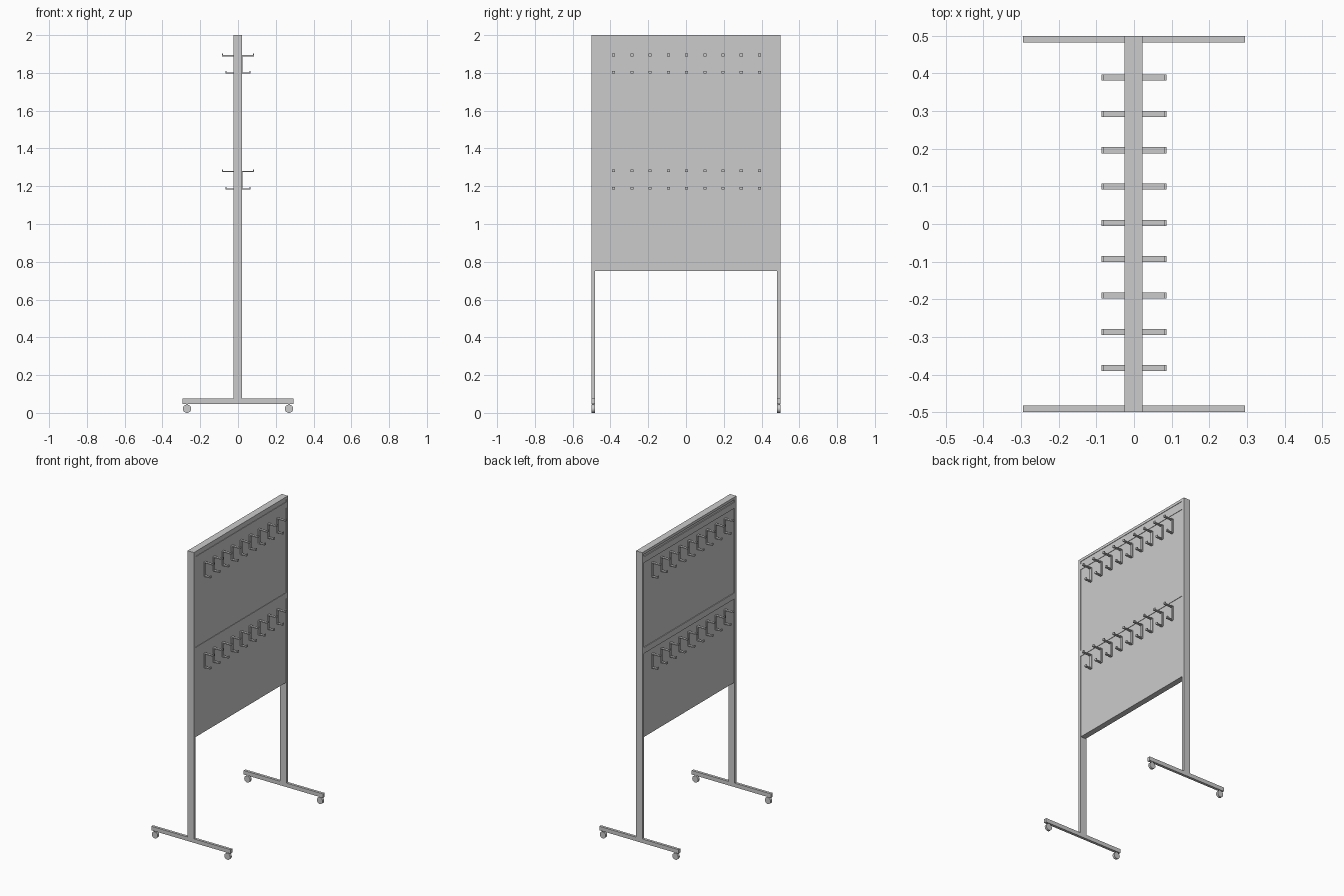
import bpy, bmesh, math

if "Cube" in bpy.data.objects:
    bpy.data.objects.remove(bpy.data.objects["Cube"])

X0, X1 = -0.025, 0.022          # frame depth range
MID = (X0 + X1) / 2


def make_object(name, bm):
    bmesh.ops.recalc_face_normals(bm, faces=bm.faces)
    me = bpy.data.meshes.new(name)
    bm.to_mesh(me)
    bm.free()
    ob = bpy.data.objects.new(name, me)
    bpy.context.collection.objects.link(ob)
    return ob


def box(name, x0, x1, y0, y1, z0, z1):
    bm = bmesh.new()
    bmesh.ops.create_cube(bm, size=1)
    for v in bm.verts:
        v.co = ((x0 + x1) / 2 + v.co.x * (x1 - x0),
                (y0 + y1) / 2 + v.co.y * (y1 - y0),
                (z0 + z1) / 2 + v.co.z * (z1 - z0))
    return make_object(name, bm)


def cylinder(name, loc, radius, depth, axis='Z', segs=24):
    bpy.ops.mesh.primitive_cylinder_add(
        vertices=segs, radius=radius, depth=depth, location=loc,
        rotation=(math.pi / 2, 0, 0) if axis == 'Y' else (0, 0, 0))
    ob = bpy.context.object
    ob.name = name
    bpy.ops.object.shade_smooth_by_angle()
    return ob


# Bent flat-bar hook: distance from panel, height above hook bottom
T = 0.006
HOOK = [(0, 0), (0.066, 0), (0.066, 0.014), (0.066 - T, 0.014), (0.066 - T, T),
        (T, T), (T, 0.092), (0.086, 0.092), (0.086, 0.106), (0.086 - T, 0.106),
        (0.086 - T, 0.092 + T), (0, 0.092 + T)]


def hook(name, side, y, z):
    face_x = 0.019
    w = 0.016
    bm = bmesh.new()
    verts = []
    for d, h in HOOK:
        # inner points start on the panel face
        x = face_x + d if d <= T else d
        verts.append(bm.verts.new((side * x, y - w / 2, z + h)))
    f = bm.faces.new(verts)
    ext = bmesh.ops.extrude_face_region(bm, geom=[f])
    for v in ext['geom']:
        if isinstance(v, bmesh.types.BMVert):
            v.co.y += w
    return make_object(name, bm)


# Frame posts, feet and casters
for s, label in ((-1, "front"), (1, "back")):
    ya, yb = sorted((s * 0.482, s * 0.5))
    box(f"{label}_post", X0, X1, ya, yb, 0.075, 2.0)
    box(f"{label}_foot", -0.295, 0.295, ya, yb, 0.048, 0.075)
    for t, end in ((-1, "left"), (1, "right")):
        cylinder(f"{label}_{end}_wheel", (t * 0.27, s * 0.491, 0.022), 0.022, 0.016, 'Y')
        cylinder(f"{label}_{end}_caster_stem", (t * 0.27, s * 0.491, 0.04), 0.006, 0.02, 'Z', 12)

# Top rail and board
box("top_rail", X0, X1, -0.482, 0.482, 1.982, 2.0)
box("board", X0 + 0.005, X1 - 0.003, -0.482, 0.482, 0.75, 1.982)

# Blank label strips and rows of hooks on both faces
for row, (strip_z, hook_z) in (("upper", (1.925, 1.796)), ("lower", (1.315, 1.183))):
    for side, label in ((-1, "left"), (1, "right")):
        xa, xb = (X0, X0 + 0.006) if side < 0 else (X1 - 0.004, X1)
        box(f"{row}_{label}_label_strip", xa, xb, -0.482, 0.482, strip_z, strip_z + 0.04)
        for i in range(9):
            hook(f"{row}_{label}_hook_{i + 1}", side, 0.003 + (i - 4) * 0.0965, hook_z)
